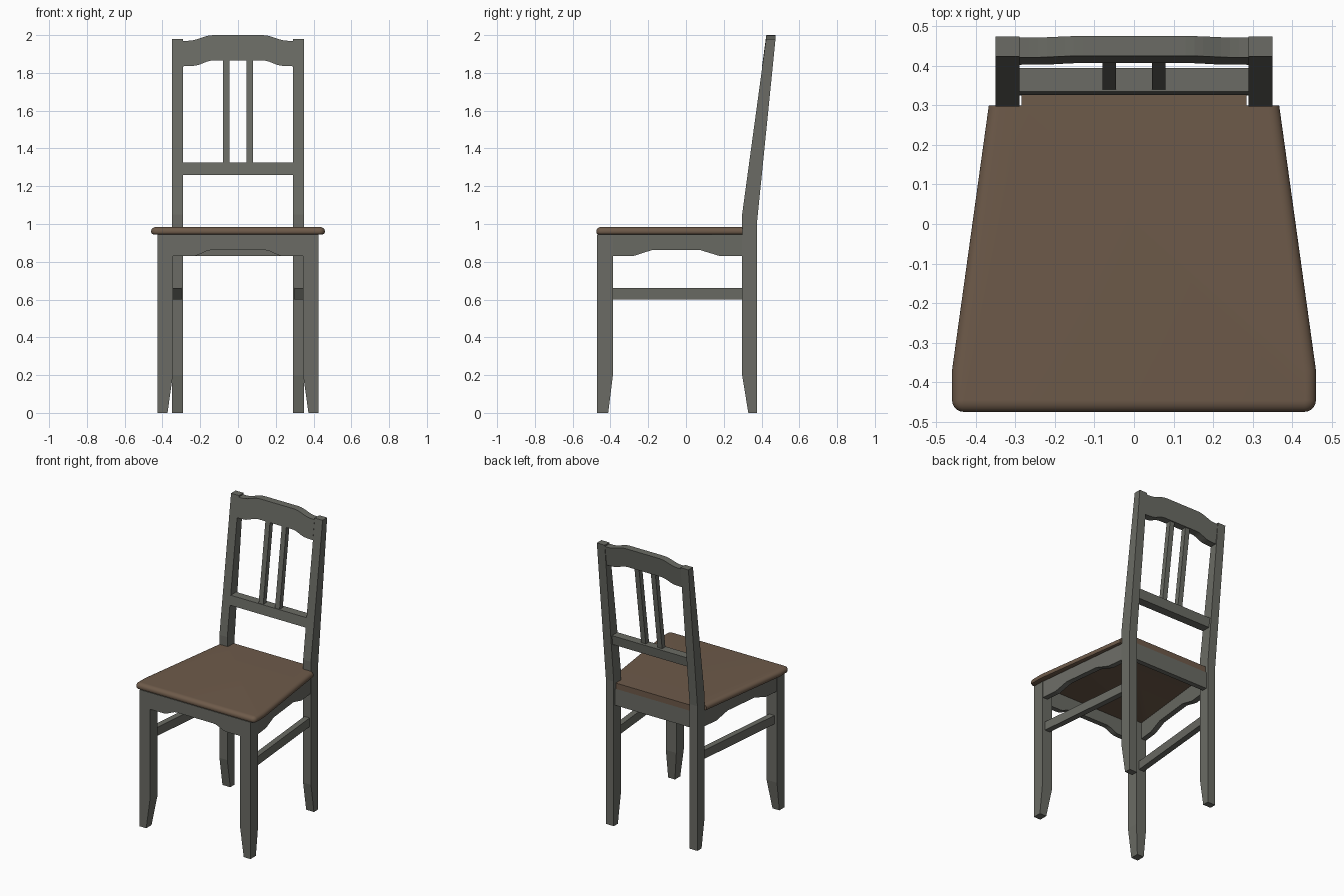
import bpy, bmesh, math

if "Cube" in bpy.data.objects:
    bpy.data.objects.remove(bpy.data.objects["Cube"], do_unlink=True)


def make_material(name, color):
    mat = bpy.data.materials.new(name)
    mat.use_nodes = True
    mat.diffuse_color = color
    mat.node_tree.nodes["Principled BSDF"].inputs["Base Color"].default_value = color
    return mat


GREY = make_material("grey paint", (0.145, 0.148, 0.128, 1))
BROWN = make_material("brown seat wood", (0.155, 0.103, 0.068, 1))

LEAN = 0.137      # backward slope of the backrest
BEND = 1.05       # height where the posts start to lean
POST_Y = 0.297    # front plane of the rear posts
REAR_Y = 0.36     # rear plane of the seat and rear apron


def loft(name, rings, mat):
    """Skin a stack of equal-length rings and cap both ends."""
    bm = bmesh.new()
    layers = [[bm.verts.new(p) for p in ring] for ring in rings]
    n = len(layers[0])
    for a, b in zip(layers, layers[1:]):
        for i in range(n):
            j = (i + 1) % n
            bm.faces.new((a[i], a[j], b[j], b[i]))
    bm.faces.new(layers[0][::-1])
    bm.faces.new(layers[-1])
    bmesh.ops.recalc_face_normals(bm, faces=bm.faces)
    mesh = bpy.data.meshes.new(name)
    bm.to_mesh(mesh)
    bm.free()
    mesh.materials.append(mat)
    obj = bpy.data.objects.new(name, mesh)
    bpy.context.collection.objects.link(obj)
    return obj


def side_board(name, outline, x0, x1, side, splay=0.0):
    """Extrude a (y, z) outline along x; splay narrows it towards the rear."""
    rings = [[(side * (x + splay * (y - POST_Y)), y, z) for y, z in outline]
             for x in (x0, x1)]
    return loft(name, rings, GREY)


def front_board(name, outline, y0, y1, lean=0.0):
    """Extrude an (x, z) outline along y; lean tips it backwards."""
    rings = [[(x, y + lean * (z - BEND), z) for x, z in outline]
             for y in (y0, y1)]
    return loft(name, rings, GREY)


def rect(a0, a1, z0, z1):
    return [(a0, z0), (a1, z0), (a1, z1), (a0, z1)]


def mirrored(half):
    """Complete a right-hand edge line with its mirror image."""
    return half + [(-x, z) for x, z in reversed(half)]


def s_curve(x0, z0, x1, z1, steps=6):
    """Smooth step between two edge heights."""
    pts = []
    for i in range(steps + 1):
        t = i / steps
        pts.append((x0 + (x1 - x0) * t,
                    z0 + (z1 - z0) * (0.5 - 0.5 * math.cos(math.pi * t))))
    return pts


# Legs, posts, side aprons and side stretchers
for side, label in ((1, "left"), (-1, "right")):
    leg_rings = []
    for z, x_in, y_in in ((0, 0.373, -0.412), (0.2, 0.345, -0.387), (0.945, 0.345, -0.387)):
        leg_rings.append([(side * x, y, z) for x, y in
                          ((x_in, -0.47), (0.425, -0.47), (0.425, y_in), (x_in, y_in))])
    loft("front_leg_" + label, leg_rings, GREY)

    post = [(0.33, 0), (0.375, 0), (0.375, 1.0), (0.474, 1.98),
            (0.424, 1.98), (POST_Y, BEND), (POST_Y, 0.2)]
    side_board("rear_post_" + label, post, 0.29, 0.35, side)

    apron = [(-0.39, 0.945), (-0.39, 0.83), (-0.28, 0.83), (-0.18, 0.862),
             (0.075, 0.862), (0.18, 0.83), (0.30, 0.83), (0.30, 0.945)]
    side_board("side_apron_" + label, apron, 0.31, 0.347, side, splay=-0.11)
    side_board("side_stretcher_" + label, rect(-0.39, 0.30, 0.60, 0.66),
               0.30, 0.34, side, splay=-0.095)

    # Upright slats of the backrest
    front_board("back_slat_" + label,
                rect(side * 0.045, side * 0.08, 1.31, 1.885),
                POST_Y + 0.005, POST_Y + 0.04, LEAN)

# Front and rear aprons
arch = [(0.35, 0.945), (0.35, 0.83)] + s_curve(0.24, 0.83, 0.14, 0.862)
front_board("front_apron", mirrored(arch), -0.47, -0.435)
front_board("rear_apron", rect(-0.295, 0.295, 0.83, 0.945), REAR_Y - 0.035, REAR_Y)

# Backrest rails
front_board("lower_back_rail", rect(-0.295, 0.295, 1.26, 1.325),
            POST_Y, POST_Y + 0.06, LEAN)
crest_top = [(0.29, 1.97)] + s_curve(0.265, 1.97, 0.13, 2.0)
crest_bottom = [(0.29, 1.835)] + s_curve(0.24, 1.837, 0.13, 1.866)
crest = mirrored(crest_top) + mirrored(crest_bottom)[::-1]
front_board("crest_rail", crest, POST_Y - 0.002, POST_Y + 0.048, LEAN)


# Seat with rounded front corners, rolled edge and notches for the posts
def seat_ring(inset, z):
    half = [(0.285, REAR_Y), (0.285, 0.30), (0.367 - inset, 0.30), (0.46 - inset, -0.37)]
    radius = 0.03 - inset
    for i in range(7):
        a = math.pi / 2 * i / 6
        half.append((0.43 + radius * math.cos(a), -0.445 - radius * math.sin(a)))
    return [(x, y, z) for x, y in mirrored(half)]


roll = [(0.012, 0.945), (0.004, 0.948), (0.0, 0.955)]
for i in range(7):
    a = math.pi / 2 * i / 6
    roll.append((0.029 * (1 - math.cos(a)), 0.962 + 0.023 * math.sin(a)))
seat = loft("seat", [seat_ring(d, z) for d, z in roll], BROWN)
bpy.ops.object.select_all(action="DESELECT")
seat.select_set(True)
bpy.context.view_layer.objects.active = seat
bpy.ops.object.shade_smooth_by_angle(angle=math.radians(35))
